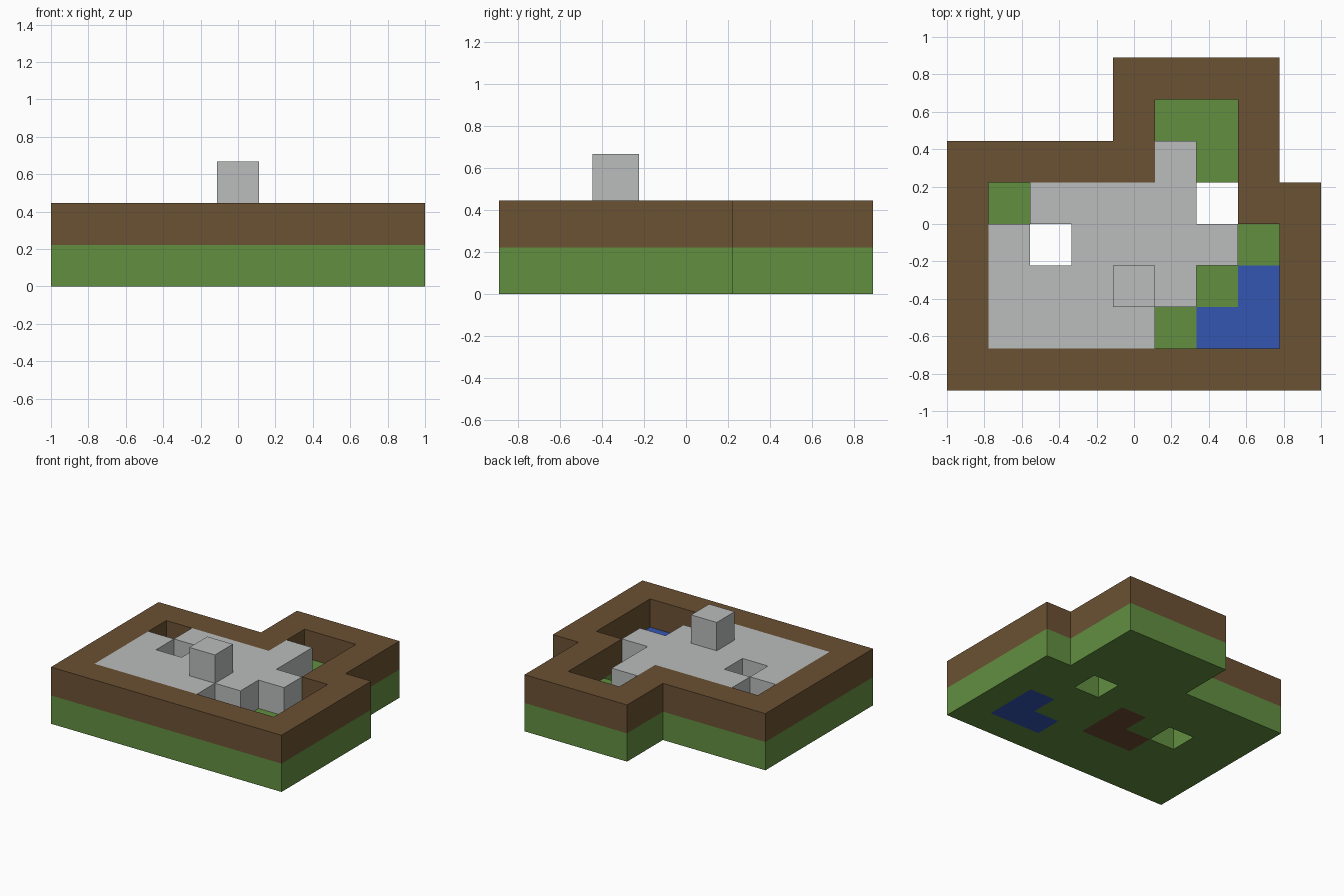
import bpy, bmesh
from mathutils import Vector

cube = bpy.data.objects.get("Cube")
if cube:
    bpy.data.objects.remove(cube, do_unlink=True)

CELL = 2 / 9
ORIGIN = Vector((-1, -4 * CELL, 0))

# Floor plans, back row first: g grass, w water, c clay, d dirt, s stone, b block
GROUND = ["....gggg.",
          "....gggg.",
          "gggggggg.",
          "gggggg.gg",
          "gg.gcgggg",
          "gggccggwg",
          "ggggggwwg",
          "ggggggggg"]
UPPER = ["....dddd.",
         "....d..d.",
         "ddddds.d.",
         "d.ssss.dd",
         "ds.ssss.d",
         "dsssss..d",
         "dssss...d",
         "ddddddddd"]
TOP = ["." * 9] * 5 + ["....b...."] + ["." * 9] * 2


def material(name, hex_code):
    """Flat material from an sRGB hex code."""
    rgb = [int(hex_code[i:i + 2], 16) / 255 for i in (0, 2, 4)]
    lin = [c / 12.92 if c <= 0.04045 else ((c + 0.055) / 1.055) ** 2.4 for c in rgb]
    mat = bpy.data.materials.new(name)
    mat.use_nodes = True
    mat.diffuse_color = (*lin, 1)
    mat.node_tree.nodes["Principled BSDF"].inputs["Base Color"].default_value = (*lin, 1)
    return mat


# Occupied cells of all layers
cells = {}
for k, plan in enumerate((GROUND, UPPER, TOP)):
    for j, row in enumerate(reversed(plan)):
        for i, kind in enumerate(row):
            if kind != ".":
                cells[i, j, k] = kind


def build(name, kind, mat):
    """Join all cells of one kind, keeping only faces open to the air."""
    bm = bmesh.new()
    for pos, cell_kind in cells.items():
        if cell_kind != kind:
            continue
        centre = Vector(pos) + Vector((0.5, 0.5, 0.5))
        for axis in range(3):
            for sign in (-1, 1):
                normal = Vector((0, 0, 0))
                normal[axis] = sign
                if tuple(int(p + n) for p, n in zip(pos, normal)) in cells:
                    continue
                u = Vector((0, 0, 0))
                u[(axis + 1) % 3] = 0.5
                v = normal.cross(u)
                mid = centre + normal / 2
                corners = (mid - u - v, mid + u - v, mid + u + v, mid - u + v)
                bm.faces.new([bm.verts.new(ORIGIN + c * CELL) for c in corners])
    bmesh.ops.remove_doubles(bm, verts=bm.verts, dist=0.001)
    mesh = bpy.data.meshes.new(name)
    bm.to_mesh(mesh)
    bm.free()
    mesh.materials.append(mat)
    obj = bpy.data.objects.new(name, mesh)
    bpy.context.collection.objects.link(obj)


grass = material("grass_green", "628F40")
dirt = material("dirt_brown", "6B5133")
clay = material("clay_brown", "6C4A33")
stone = material("stone_grey", "BABDBC")
water = material("water_blue", "3556B2")

build("grass_base", "g", grass)
build("water_pool", "w", water)
build("clay_patch", "c", clay)
build("dirt_wall", "d", dirt)
build("stone_floor", "s", stone)
build("stone_block", "b", stone)
